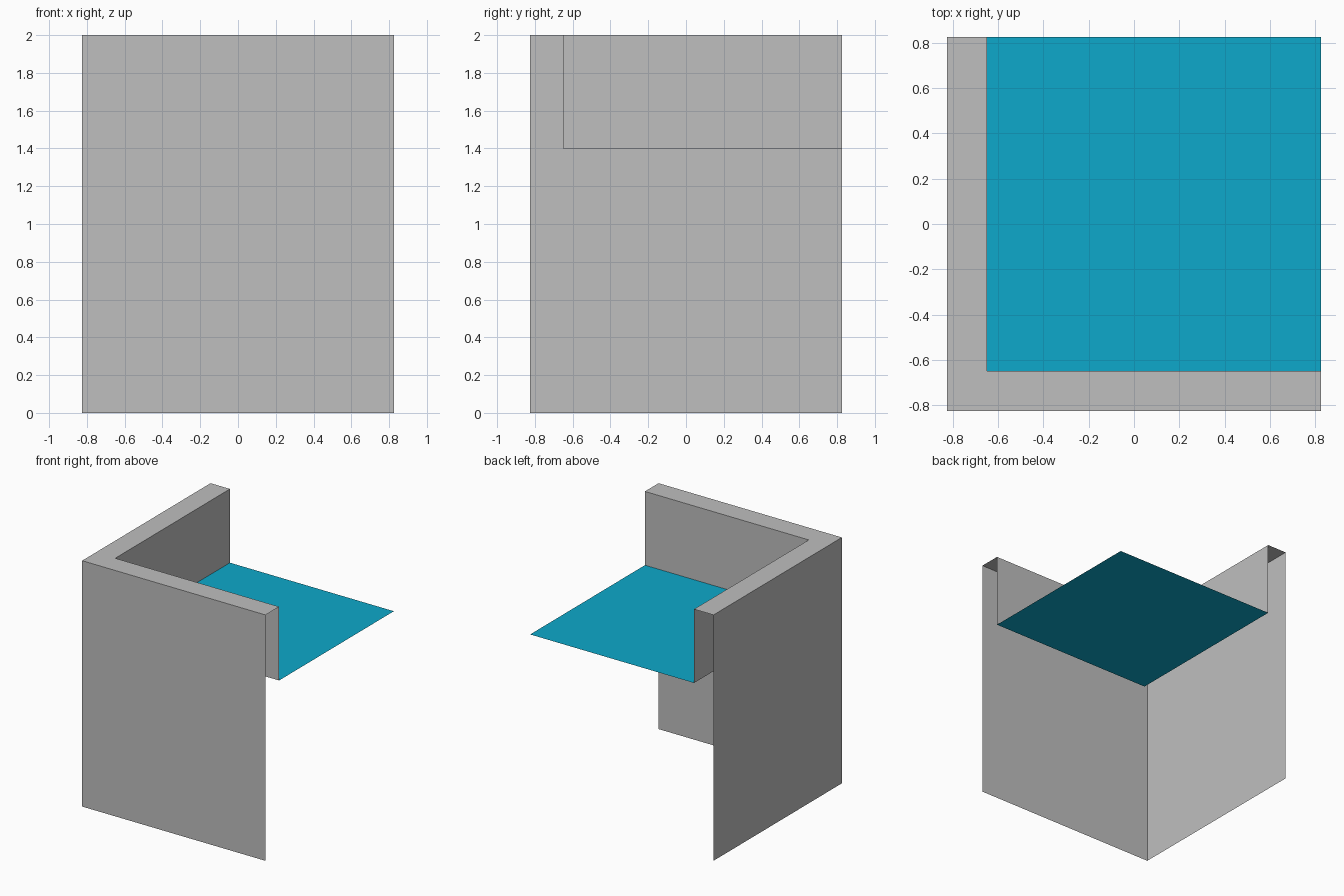
import bpy
import bmesh

cube = bpy.data.objects.get("Cube")
if cube:
    bpy.data.objects.remove(cube, do_unlink=True)

EDGE = 0.825      # half width of the block
INNER = -0.65     # inner side of the rim
TOP = 2.0
LEVEL = 1.4       # height of the water sheet


def make_material(name, color):
    mat = bpy.data.materials.new(name)
    mat.use_nodes = True
    mat.diffuse_color = color
    mat.node_tree.nodes["Principled BSDF"].inputs["Base Color"].default_value = color
    return mat


def make_object(name, bm, mat):
    mesh = bpy.data.meshes.new(name)
    bm.to_mesh(mesh)
    bm.free()
    mesh.materials.append(mat)
    obj = bpy.data.objects.new(name, mesh)
    bpy.context.collection.objects.link(obj)
    return obj


grey = make_material("light grey", (0.52, 0.52, 0.52, 1))
blue = make_material("water blue", (0.004, 0.397, 0.597, 1))

# Thin two-sided corner shell: outer walls, flat rim and inner walls, open at the ends
bm = bmesh.new()
section = [(-EDGE, 0), (-EDGE, TOP), (INNER, TOP), (INNER, LEVEL)]
rows = []
for offset, z in section:
    path = [(EDGE, offset), (offset, offset), (offset, EDGE)]
    rows.append([bm.verts.new((x, y, z)) for x, y in path])
for low, high in zip(rows, rows[1:]):
    for i in range(2):
        bm.faces.new((low[i], high[i], high[i + 1], low[i + 1]))
bm.normal_update()
# Face the rim upward, and the walls outward with it
if any(f.normal.z < -0.5 for f in bm.faces):
    bmesh.ops.reverse_faces(bm, faces=bm.faces[:])
make_object("corner_wall", bm, grey)

# Flat water sheet inside the rim
bm = bmesh.new()
corners = [(INNER, INNER), (EDGE, INNER), (EDGE, EDGE), (INNER, EDGE)]
bm.faces.new([bm.verts.new((x, y, LEVEL)) for x, y in corners])
make_object("water_surface", bm, blue)
